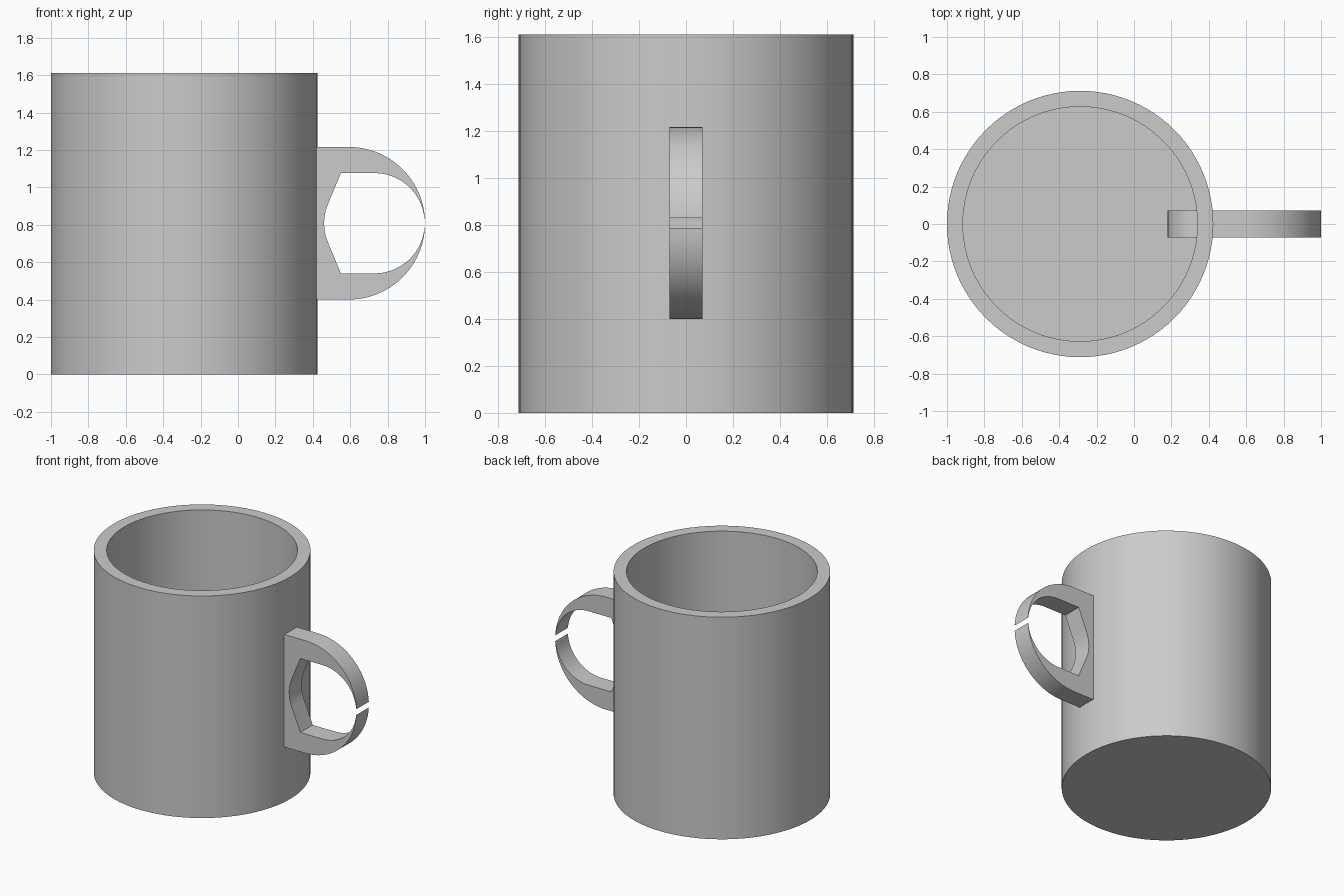
import bpy, bmesh
from math import sin, cos, pi, radians

cube = bpy.data.objects.get("Cube")
if cube:
    bpy.data.objects.remove(cube, do_unlink=True)

grey = bpy.data.materials.new("plain grey")
grey.use_nodes = True
colour = (0.6, 0.6, 0.6, 1)
grey.diffuse_color = colour
grey.node_tree.nodes["Principled BSDF"].inputs["Base Color"].default_value = colour

CUP_X, HEIGHT = -0.288, 1.61
OUTER, INNER, FLOOR = 0.712, 0.627, 0.09
MID_Z = 0.808


def finish(bm, name):
    bmesh.ops.recalc_face_normals(bm, faces=bm.faces)
    mesh = bpy.data.meshes.new(name)
    bm.to_mesh(mesh)
    bm.free()
    mesh.materials.append(grey)
    obj = bpy.data.objects.new(name, mesh)
    bpy.context.collection.objects.link(obj)
    bpy.ops.object.select_all(action="DESELECT")
    obj.select_set(True)
    bpy.context.view_layer.objects.active = obj
    bpy.ops.object.shade_smooth_by_angle(angle=radians(25))
    return obj


def arc(cx, cz, r, start, end, steps):
    angles = [radians(start + (end - start) * i / steps) for i in range(steps + 1)]
    return [(cx + r * cos(a), cz + r * sin(a)) for a in angles]


# Cup: stacked rings bridged into walls, closed by a base and an inside floor
bm = bmesh.new()
SIDES = 96
rings = []
for r, z in ((OUTER, 0), (OUTER, HEIGHT), (INNER, HEIGHT), (INNER, FLOOR)):
    rings.append([bm.verts.new((CUP_X + r * cos(2 * pi * i / SIDES),
                                r * sin(2 * pi * i / SIDES), z)) for i in range(SIDES)])
for low, high in zip(rings, rings[1:]):
    for i in range(SIDES):
        j = (i + 1) % SIDES
        bm.faces.new((low[i], low[j], high[j], high[i]))
bm.faces.new(rings[0])
bm.faces.new(rings[-1])
finish(bm, "cup")

# Handle: upper half outlines, mirrored about the middle into an open C shape
outer = arc(0.592, 0, 0.408, 2.9, 90, 24) + arc(0.34, 0.248, 0.16, 90, 180, 10)
inner = [(0.46, 0), (0.463, 0.04), (0.471, 0.075), (0.483, 0.107), (0.55, 0.268)]
inner += arc(0.73, 0, 0.268, 90, 6, 24)


def flip(points):
    return [(x, -z) for x, z in reversed(points)]


outline = outer + flip(outer) + flip(inner)[:-1] + inner
bm = bmesh.new()
face = bm.faces.new([bm.verts.new((x, -0.071, MID_Z + z)) for x, z in outline])
side = bmesh.ops.extrude_face_region(bm, geom=[face])
moved = [v for v in side["geom"] if isinstance(v, bmesh.types.BMVert)]
bmesh.ops.translate(bm, verts=moved, vec=(0, 0.142, 0))
if not face.is_valid or len(bm.faces) < len(outline) + 2:
    ends = [v for v in bm.verts if v not in moved]
    bmesh.ops.contextual_create(bm, geom=ends)
finish(bm, "handle")
